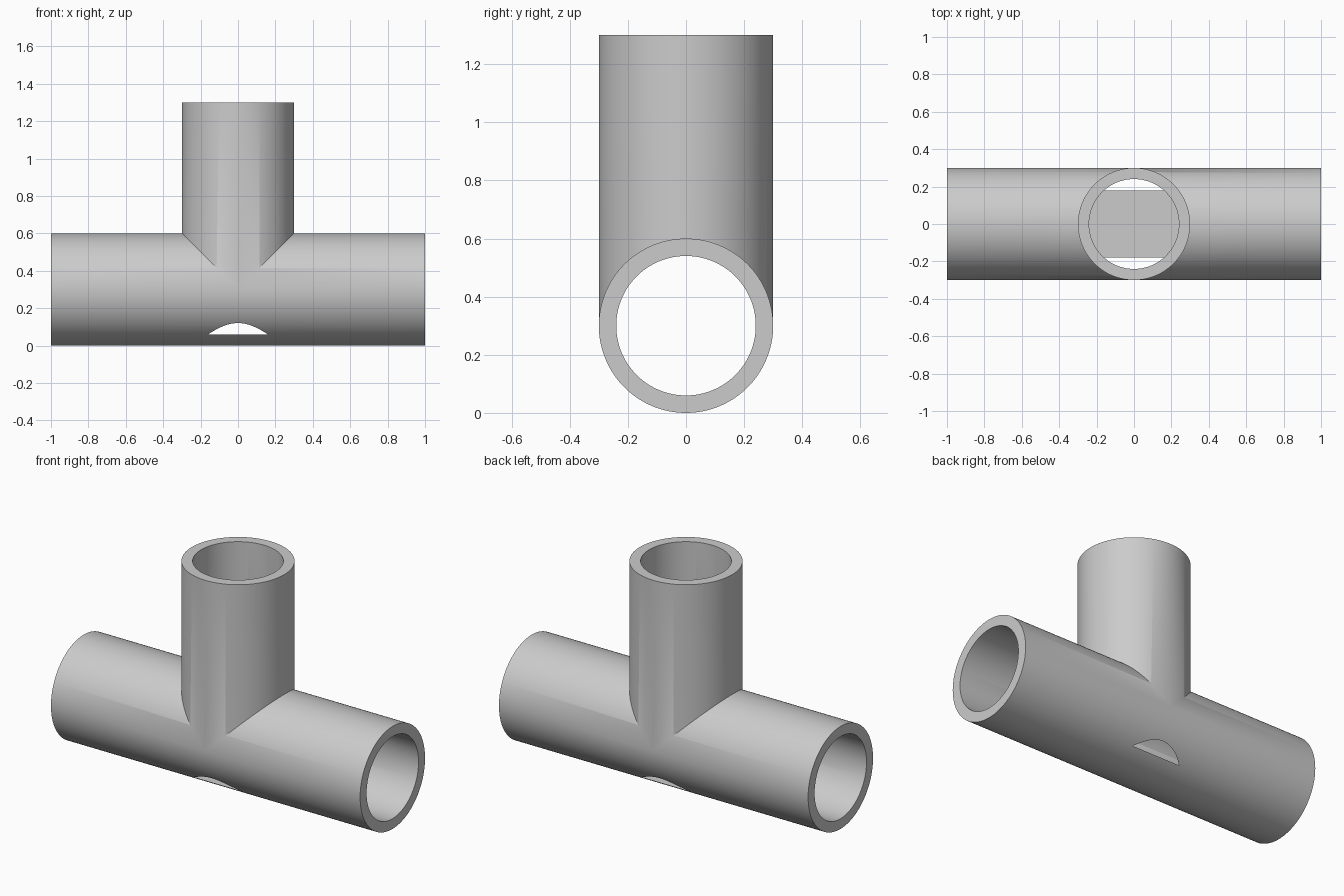
import bpy
import math

OUTER, BORE, AXIS_Z, TOP = 0.3, 0.24, 0.3, 1.3
FLOOR = 0.0597

cube = bpy.data.objects.get("Cube")
if cube:
    bpy.data.objects.remove(cube, do_unlink=True)

grey = bpy.data.materials.new("plain_grey")
grey.use_nodes = True
grey.diffuse_color = (0.6, 0.6, 0.6, 1)
grey.node_tree.nodes["Principled BSDF"].inputs["Base Color"].default_value = (0.6, 0.6, 0.6, 1)


def cylinder(name, radius, length, z, sideways=False):
    """Cylinder centred on height z, along x when sideways."""
    turn = (0, math.pi / 2, 0) if sideways else (0, 0, 0)
    bpy.ops.mesh.primitive_cylinder_add(vertices=128, radius=radius, depth=length,
                                        location=(0, 0, z), rotation=turn)
    ob = bpy.context.object
    ob.name = name
    ob.data.materials.append(grey)
    return ob


def combine(target, other, operation):
    """Apply a boolean and drop the helper."""
    mod = target.modifiers.new("combine", 'BOOLEAN')
    mod.operation = operation
    mod.solver = 'EXACT'
    mod.object = other
    bpy.context.view_layer.objects.active = target
    bpy.ops.object.modifier_apply(modifier=mod.name)
    bpy.data.objects.remove(other, do_unlink=True)


# Solid tee: the horizontal run with the upright branch
tee = cylinder("pipe_tee", OUTER, 2, AXIS_Z, sideways=True)
branch = cylinder("branch", OUTER - 0.0003, TOP - AXIS_Z, (TOP + AXIS_Z) / 2)
combine(tee, branch, 'UNION')

# Bores: the flat-bottomed upright one breaks through the lower side walls
run_bore = cylinder("run_bore", BORE, 2.4, AXIS_Z, sideways=True)
combine(tee, run_bore, 'DIFFERENCE')
branch_bore = cylinder("branch_bore", BORE + 0.0003, TOP + 0.2 - FLOOR, (TOP + 0.2 + FLOOR) / 2)
combine(tee, branch_bore, 'DIFFERENCE')

# Smooth walls with crisp rims and seams
bpy.ops.object.select_all(action='DESELECT')
tee.select_set(True)
bpy.context.view_layer.objects.active = tee
bpy.ops.object.shade_smooth_by_angle(angle=math.radians(30))
